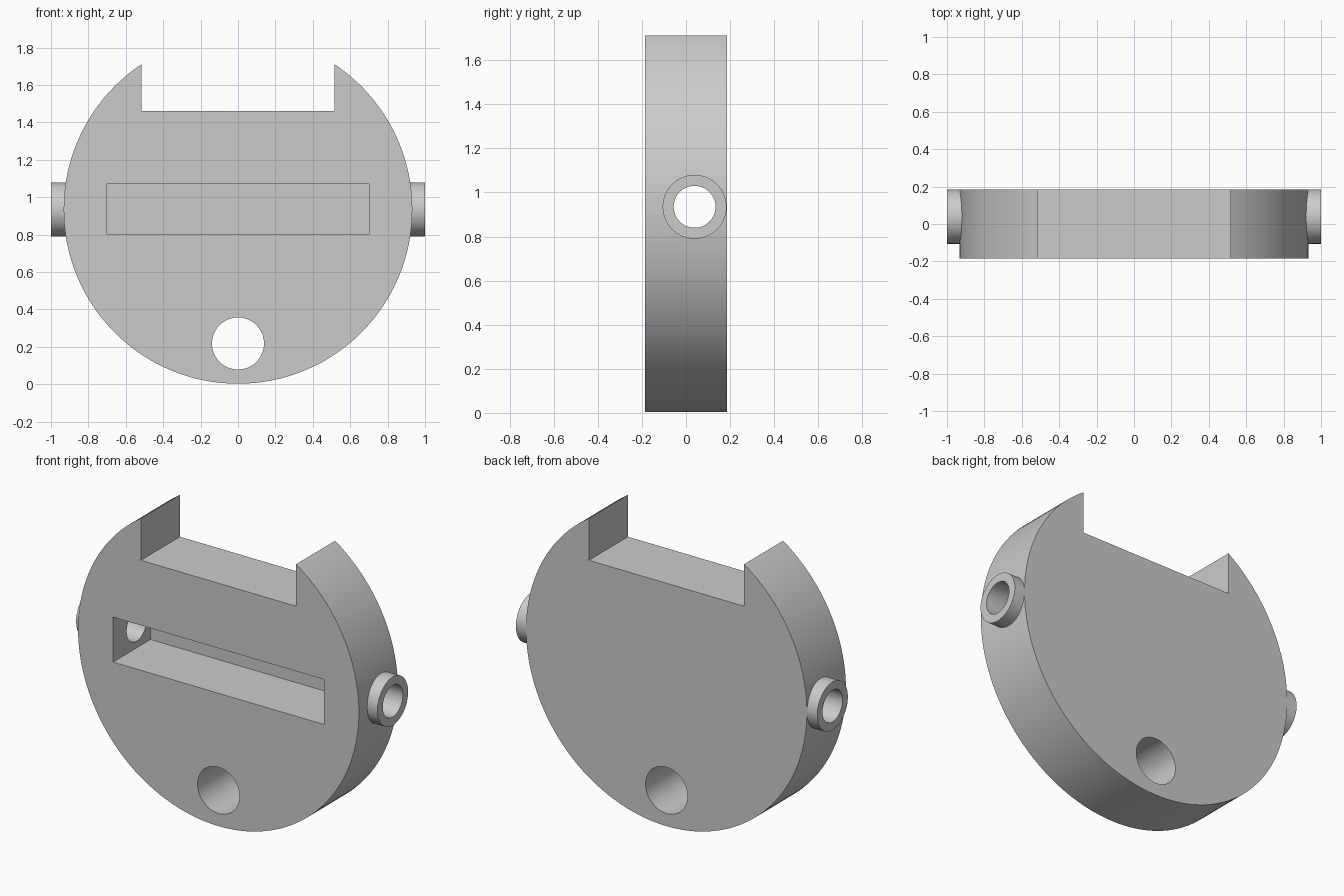
import bpy
import math

if "Cube" in bpy.data.objects:
    bpy.data.objects.remove(bpy.data.objects["Cube"], do_unlink=True)

RADIUS = 0.932
CENTRE_Z = 0.935
HALF_DEPTH = 0.185
PIVOT_Y = 0.039

grey = bpy.data.materials.new("plain grey")
grey.use_nodes = True
colour = (0.6, 0.6, 0.6, 1)
grey.diffuse_color = colour
grey.node_tree.nodes["Principled BSDF"].inputs["Base Color"].default_value = colour


def cylinder(name, radius, length, location, axis, sides):
    turn = {"x": (0, math.pi / 2, 0), "y": (math.pi / 2, 0, 0)}[axis]
    bpy.ops.mesh.primitive_cylinder_add(vertices=sides, radius=radius, depth=length,
                                        location=location, rotation=turn)
    obj = bpy.context.object
    obj.name = name
    bpy.ops.object.transform_apply(location=True, rotation=True, scale=True)
    return obj


def box(name, low, high):
    middle = [(a + b) / 2 for a, b in zip(low, high)]
    bpy.ops.mesh.primitive_cube_add(size=1, location=middle)
    obj = bpy.context.object
    obj.name = name
    obj.scale = [b - a for a, b in zip(low, high)]
    bpy.ops.object.transform_apply(location=True, rotation=True, scale=True)
    return obj


def combine(target, tool, operation):
    tool.hide_render = True
    mod = target.modifiers.new(tool.name, "BOOLEAN")
    mod.operation = operation
    mod.solver = "EXACT"
    mod.object = tool
    bpy.ops.object.select_all(action="DESELECT")
    target.select_set(True)
    bpy.context.view_layer.objects.active = target
    bpy.ops.object.modifier_apply(modifier=mod.name)
    bpy.data.objects.remove(tool, do_unlink=True)


# Round plate with a socket stub on each side
body = cylinder("round_plate", RADIUS, 2 * HALF_DEPTH, (0, 0, CENTRE_Z), "y", 128)
pivot = (0, PIVOT_Y, CENTRE_Z)
combine(body, cylinder("side_sockets", 0.145, 2, pivot, "x", 64), "UNION")

# Top notch, front slot, side bore and lower through hole
combine(body, box("top_notch", (-0.515, -1, 1.46), (0.515, 1, 2.5)), "DIFFERENCE")
combine(body, box("front_slot", (-0.7, -1, 0.8), (0.7, 0.17, 1.07)), "DIFFERENCE")
combine(body, cylinder("side_bore", 0.095, 3, pivot, "x", 64), "DIFFERENCE")
combine(body, cylinder("lower_hole", 0.139, 2, (0, 0, 0.218), "y", 64), "DIFFERENCE")

# Finish
body.data.materials.clear()
body.data.materials.append(grey)
for face in body.data.polygons:
    face.material_index = 0
body.select_set(True)
bpy.context.view_layer.objects.active = body
bpy.ops.object.shade_smooth_by_angle(angle=math.radians(30))
